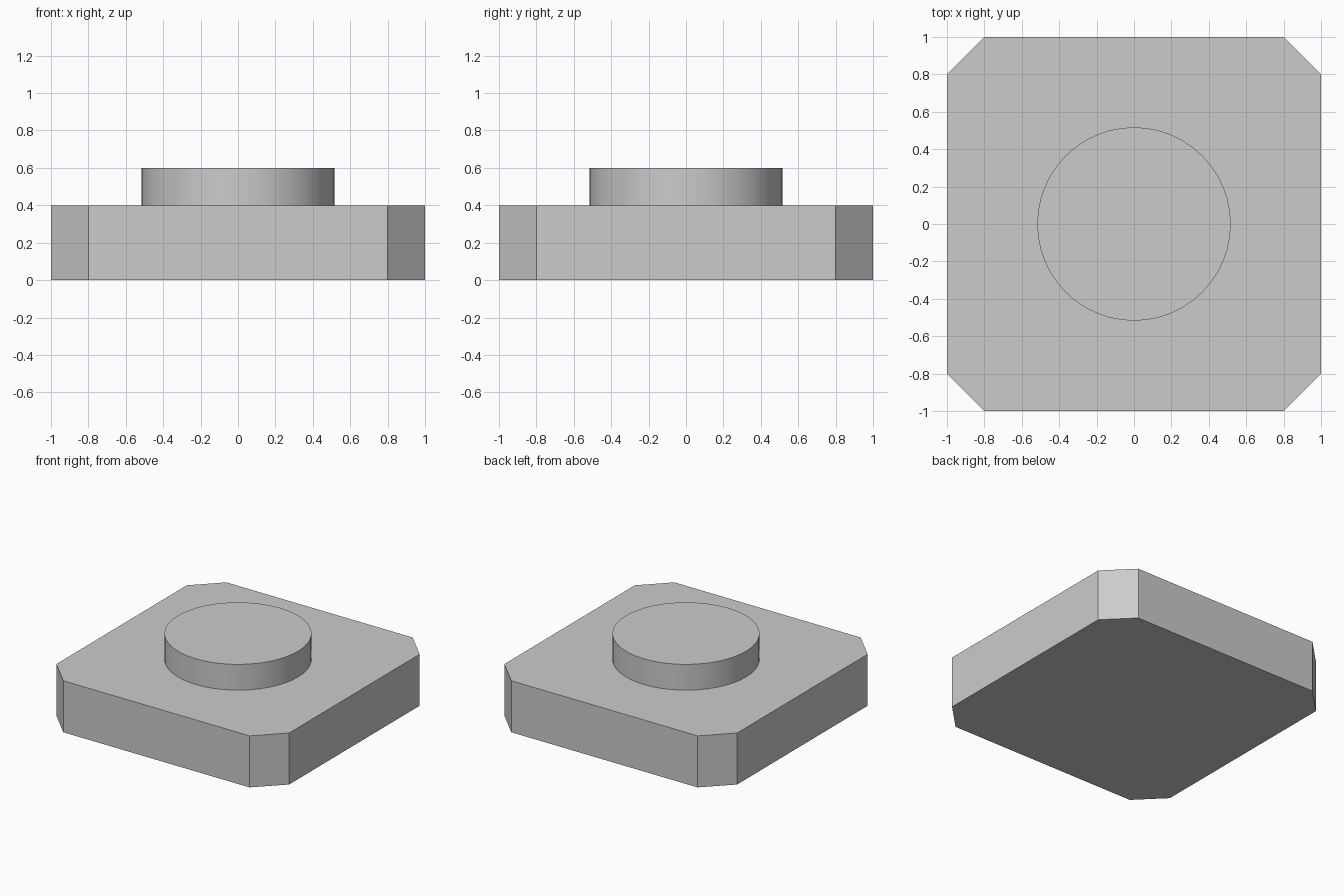
import bpy
import bmesh
import math

default = bpy.data.objects.get("Cube")
if default:
    bpy.data.objects.remove(default, do_unlink=True)

# Material
grey = bpy.data.materials.new("light_grey")
grey.use_nodes = True
colour = (0.6, 0.6, 0.6, 1)
grey.diffuse_color = colour
grey.node_tree.nodes["Principled BSDF"].inputs["Base Color"].default_value = colour


def add_prism(name, outline, bottom, top):
    """Extrude a flat outline upward into a closed solid."""
    bm = bmesh.new()
    base = bm.faces.new([bm.verts.new((x, y, bottom)) for x, y in outline])
    grown = bmesh.ops.extrude_face_region(bm, geom=[base], use_keep_orig=True)
    moved = [v for v in grown["geom"] if isinstance(v, bmesh.types.BMVert)]
    bmesh.ops.translate(bm, verts=moved, vec=(0, 0, top - bottom))
    bmesh.ops.recalc_face_normals(bm, faces=bm.faces)
    mesh = bpy.data.meshes.new(name)
    bm.to_mesh(mesh)
    bm.free()
    mesh.materials.append(grey)
    obj = bpy.data.objects.new(name, mesh)
    bpy.context.collection.objects.link(obj)
    return obj


# Square plate with cut corners
half, cut = 1.0, 0.8
corners = [(cut, -half), (half, -cut), (half, cut), (cut, half),
           (-cut, half), (-half, cut), (-half, -cut), (-cut, -half)]
add_prism("base_plate", corners, 0, 0.4)

# Round boss in the middle of the plate
sides, radius = 48, 0.517
circle = [(radius * math.cos(math.tau * i / sides), radius * math.sin(math.tau * i / sides))
          for i in range(sides)]
boss = add_prism("round_boss", circle, 0.4, 0.6)
bpy.ops.object.select_all(action="DESELECT")
boss.select_set(True)
bpy.context.view_layer.objects.active = boss
bpy.ops.object.shade_smooth_by_angle(angle=math.radians(30))
